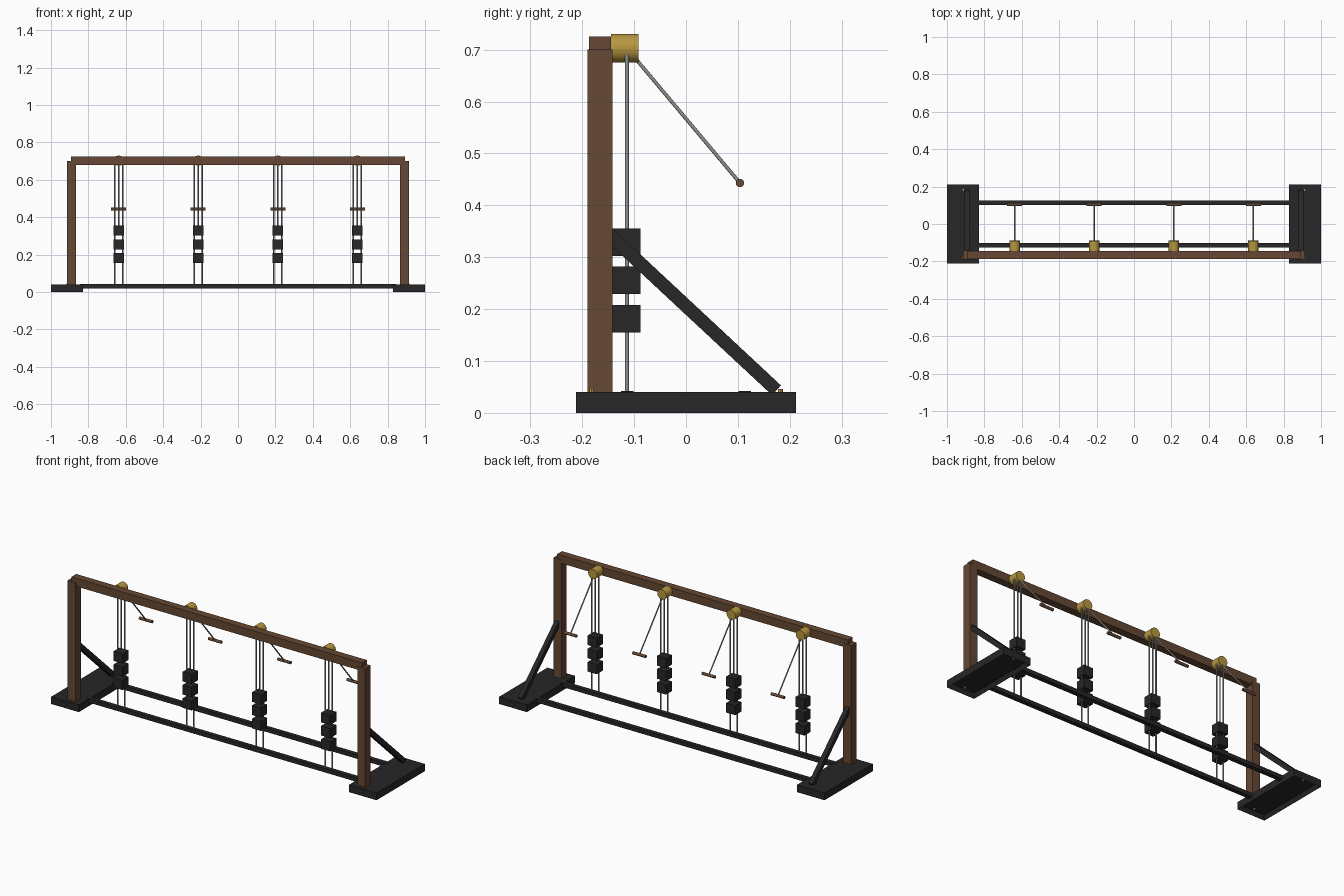
import bpy, bmesh
from mathutils import Vector, Matrix

if "Cube" in bpy.data.objects:
    bpy.data.objects.remove(bpy.data.objects["Cube"])


def material(name, color):
    m = bpy.data.materials.new(name)
    m.diffuse_color = (*color, 1)
    m.use_nodes = True
    m.node_tree.nodes["Principled BSDF"].inputs["Base Color"].default_value = m.diffuse_color
    return m


WOOD = material("brown_wood", (0.13, 0.065, 0.033))
BLACK = material("black_metal", (0.02, 0.02, 0.02))
GOLD = material("brass", (0.48, 0.31, 0.05))
STEEL = material("steel", (0.28, 0.28, 0.28))


def finish(name, bm, mat, smooth=False):
    bmesh.ops.recalc_face_normals(bm, faces=bm.faces)
    mesh = bpy.data.meshes.new(name)
    bm.to_mesh(mesh)
    bm.free()
    mesh.materials.append(mat)
    ob = bpy.data.objects.new(name, mesh)
    bpy.context.collection.objects.link(ob)
    if smooth:
        bpy.ops.object.select_all(action='DESELECT')
        ob.select_set(True)
        bpy.context.view_layer.objects.active = ob
        bpy.ops.object.shade_smooth_by_angle()
    return ob


def box(name, x, y, z, mat):
    """Box from (min, max) ranges."""
    bm = bmesh.new()
    lo, hi = Vector((x[0], y[0], z[0])), Vector((x[1], y[1], z[1]))
    bmesh.ops.create_cube(bm, size=1, matrix=Matrix.Translation((lo + hi) / 2)
                          @ Matrix.Diagonal((*(hi - lo), 1)))
    return finish(name, bm, mat)


def rod(name, a, b, r, mat, sides=16):
    """Cylinder between two points."""
    a, b = Vector(a), Vector(b)
    rot = (b - a).to_track_quat('Z', 'Y').to_matrix().to_4x4()
    bm = bmesh.new()
    bmesh.ops.create_cone(bm, cap_ends=True, segments=sides, radius1=r, radius2=r,
                          depth=(b - a).length,
                          matrix=Matrix.Translation((a + b) / 2) @ rot)
    return finish(name, bm, mat, True)


def foot(name, x0, x1):
    """Base plate with a recessed underside."""
    bm = bmesh.new()
    bmesh.ops.create_cube(bm, size=1, matrix=Matrix.Translation(((x0 + x1) / 2, 0, 0.02))
                          @ Matrix.Diagonal((x1 - x0, 0.424, 0.04, 1)))
    under = min(bm.faces, key=lambda f: f.calc_center_median().z)
    bmesh.ops.inset_region(bm, faces=[under], thickness=0.016)
    bmesh.ops.translate(bm, verts=under.verts, vec=(0, 0, 0.022))
    return finish(name, bm, BLACK)


def brace(name, x0, x1):
    """Diagonal strut, side profile extruded across x."""
    profile = [(-0.143, 0.357), (0.183, 0.053), (0.166, 0.034), (-0.143, 0.322)]
    bm = bmesh.new()
    face = bm.faces.new([bm.verts.new((x0, y, z)) for y, z in profile])
    ext = bmesh.ops.extrude_face_region(bm, geom=[face])
    moved = [v for v in ext['geom'] if isinstance(v, bmesh.types.BMVert)]
    bmesh.ops.translate(bm, verts=moved, vec=(x1 - x0, 0, 0))
    return finish(name, bm, BLACK)


# End frames: foot, post, brace, bolts
for side, s in (("left", -1), ("right", 1)):
    def span(a, b):
        return sorted((s * a, s * b))
    foot(side + "_foot", *span(0.83, 1.0))
    box(side + "_post", span(0.866, 0.915), (-0.19, -0.142), (0.03, 0.70), WOOD)
    brace(side + "_brace", *span(0.88, 0.905))
    for end, y in (("front", -0.182), ("back", 0.182)):
        rod(f"{side}_{end}_bolt", (s * 0.912, y, 0.012), (s * 0.912, y, 0.046),
            0.005, GOLD, 12)

# Top beam and floor rails
box("top_beam", (-0.893, 0.893), (-0.187, -0.145), (0.68, 0.725), WOOD)
for end, y in (("front", -0.113), ("back", 0.113)):
    box(end + "_rail", (-0.845, 0.845), (y - 0.012, y + 0.012), (0.02, 0.042), BLACK)

# Four pulley stations
Y = -0.114
for i, x in enumerate((-0.638, -0.213, 0.213, 0.638), 1):
    rod(f"pulley_{i}", (x, -0.145, 0.7025), (x, -0.092, 0.7025), 0.0275, GOLD, 32)
    for side, dx in (("left", -0.021), ("right", 0.021)):
        rod(f"guide_rod_{side}_{i}", (x + dx, Y, 0.03), (x + dx, Y, 0.695), 0.004, STEEL)
    rod(f"lift_cable_{i}", (x, Y, 0.34), (x, Y, 0.69), 0.0035, STEEL)
    rod(f"pull_cable_{i}", (x, -0.105, 0.692), (x, 0.104, 0.443), 0.0035, STEEL)
    rod(f"handle_{i}", (x - 0.04, 0.104, 0.443), (x + 0.04, 0.104, 0.443), 0.008, WOOD)
    for k, z in enumerate((0.155, 0.229, 0.302), 1):
        box(f"weight_{i}_{k}", (x - 0.028, x + 0.028), (-0.142, -0.088),
            (z, z + 0.053), BLACK)
